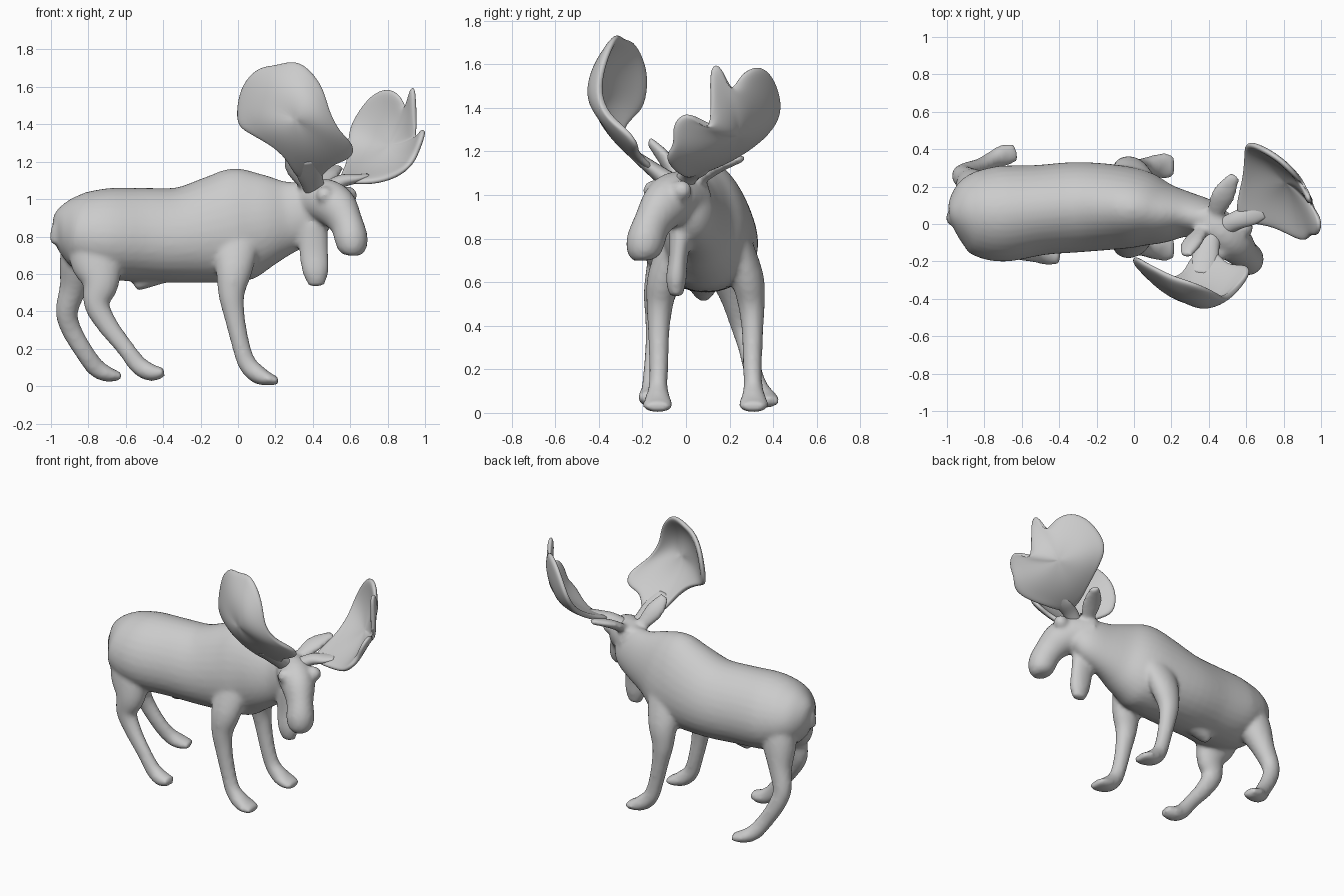
import bpy, bmesh, math
from mathutils import Vector, Matrix


def spline(pts, steps=4):
    """Catmull-Rom through tuples of any length."""
    out = []
    for i in range(len(pts) - 1):
        p = [pts[max(0, min(len(pts) - 1, i + k))] for k in (-1, 0, 1, 2)]
        for s in range(steps):
            t = s / steps
            out.append([0.5 * (2 * b + (c - a) * t + (2 * a - 5 * b + 4 * c - d) * t * t
                               + (3 * b - a - 3 * c + d) * t ** 3) for a, b, c, d in zip(*p)])
    out.append(list(pts[-1]))
    return out


def tube(bm, pts, hint=(0, 1, 0), egg=0.0, n=20):
    """Closed loft; each point is x, y, z, half width along hint, half depth."""
    pts = spline(pts)
    rings = []
    for i, p in enumerate(pts):
        a, b = pts[max(0, i - 1)], pts[min(len(pts) - 1, i + 1)]
        t = (Vector(b[:3]) - Vector(a[:3])).normalized()
        side = Vector(hint)
        side = (side - side.dot(t) * t).normalized()
        up = t.cross(side)
        ring = []
        for k in range(n):
            ang = 2 * math.pi * k / n
            c, s = math.cos(ang), math.sin(ang)
            ring.append(bm.verts.new(Vector(p[:3]) + side * p[3] * c * (1 - egg * s) + up * p[4] * s))
        rings.append(ring)
    for r, q in zip(rings, rings[1:]):
        for k in range(n):
            bm.faces.new((r[k], r[(k + 1) % n], q[(k + 1) % n], q[k]))
    bm.faces.new(rings[0][::-1])
    bm.faces.new(rings[-1])


def finish(bm, name):
    bmesh.ops.recalc_face_normals(bm, faces=bm.faces[:])
    for f in bm.faces:
        f.smooth = True
    me = bpy.data.meshes.new(name)
    bm.to_mesh(me)
    bm.free()
    ob = bpy.data.objects.new(name, me)
    bpy.context.collection.objects.link(ob)
    return ob


# animal skin: overlapping lofts fused by a voxel remesh
bm = bmesh.new()
# trunk and neck
tube(bm, [(-0.985, 0.045, 0.845, 0.05, 0.06), (-0.955, 0.05, 0.845, 0.12, 0.115),
          (-0.9, 0.055, 0.84, 0.19, 0.17), (-0.83, 0.055, 0.83, 0.23, 0.212),
          (-0.7, 0.055, 0.815, 0.255, 0.245),
          (-0.5, 0.075, 0.81, 0.24, 0.25), (-0.3, 0.09, 0.808, 0.24, 0.257),
          (-0.1, 0.09, 0.84, 0.225, 0.29), (0.03, 0.08, 0.87, 0.205, 0.3),
          (0.15, 0.06, 0.89, 0.165, 0.25), (0.28, 0.05, 0.91, 0.12, 0.19),
          (0.4, 0.02, 0.94, 0.1, 0.155), (0.46, -0.02, 0.96, 0.07, 0.1)], egg=0.12, n=32)
# tail
tube(bm, [(-0.92, 0.04, 0.9, 0.03, 0.03), (-0.965, 0.035, 0.84, 0.045, 0.035),
          (-0.98, 0.03, 0.76, 0.03, 0.025)])
# head and muzzle
tube(bm, [(0.36, 0.05, 0.98, 0.09, 0.11), (0.46, -0.04, 0.99, 0.11, 0.12),
          (0.53, -0.1, 0.95, 0.105, 0.115), (0.58, -0.155, 0.87, 0.083, 0.092),
          (0.605, -0.185, 0.79, 0.088, 0.09), (0.61, -0.195, 0.73, 0.075, 0.075),
          (0.61, -0.195, 0.70, 0.045, 0.045)], hint=(0.6, 0.8, 0))
# throat flap
tube(bm, [(0.4, -0.02, 0.86, 0.06, 0.08), (0.405, -0.035, 0.72, 0.045, 0.078),
          (0.415, -0.045, 0.61, 0.047, 0.07), (0.42, -0.045, 0.535, 0.03, 0.04)])
# belly tuft
tube(bm, [(-0.4, 0.08, 0.58, 0.05, 0.03), (-0.5, 0.08, 0.555, 0.05, 0.035),
          (-0.55, 0.08, 0.53, 0.03, 0.025)])
# brow bumps over the eyes
for loc in ((0.465, -0.15, 1.02), (0.59, -0.02, 1.02)):
    bmesh.ops.create_uvsphere(bm, u_segments=16, v_segments=10, radius=0.048,
                              matrix=Matrix.Translation(loc))
# ears
tube(bm, [(0.38, -0.02, 1.05, 0.03, 0.03), (0.31, -0.1, 1.17, 0.03, 0.06),
          (0.28, -0.17, 1.25, 0.018, 0.03)])
tube(bm, [(0.43, 0.04, 1.06, 0.035, 0.03), (0.475, 0.15, 1.13, 0.065, 0.028),
          (0.54, 0.26, 1.17, 0.03, 0.018)], hint=(1, 0, 0))
# front legs, mirrored across the chest
front_leg = [(0.0, 0.13, 0.84, 0.06, 0.13), (-0.02, 0.19, 0.63, 0.075, 0.1),
             (-0.035, 0.21, 0.5, 0.062, 0.072), (-0.02, 0.215, 0.38, 0.05, 0.056),
             (0.015, 0.215, 0.22, 0.044, 0.048), (0.05, 0.218, 0.12, 0.044, 0.05),
             (0.11, 0.22, 0.06, 0.06, 0.05), (0.175, 0.22, 0.035, 0.07, 0.032),
             (0.215, 0.22, 0.03, 0.05, 0.02)]
for s in (-1, 1):
    tube(bm, [(x, 0.09 + s * y, z, a, b) for x, y, z, a, b in front_leg])
# near hind leg
tube(bm, [(-0.77, -0.02, 0.88, 0.12, 0.13), (-0.755, -0.08, 0.68, 0.1, 0.145),
          (-0.735, -0.12, 0.55, 0.075, 0.1), (-0.755, -0.13, 0.44, 0.058, 0.07),
          (-0.7, -0.14, 0.33, 0.046, 0.056), (-0.6, -0.155, 0.2, 0.04, 0.047),
          (-0.53, -0.16, 0.11, 0.045, 0.05), (-0.46, -0.165, 0.072, 0.055, 0.046),
          (-0.395, -0.17, 0.075, 0.045, 0.025)])
# far hind leg
tube(bm, [(-0.79, 0.13, 0.88, 0.12, 0.13), (-0.845, 0.19, 0.67, 0.1, 0.11),
          (-0.88, 0.23, 0.53, 0.072, 0.075), (-0.915, 0.26, 0.4, 0.055, 0.06),
          (-0.89, 0.285, 0.3, 0.046, 0.054), (-0.82, 0.31, 0.18, 0.042, 0.05),
          (-0.76, 0.34, 0.1, 0.046, 0.05), (-0.7, 0.365, 0.065, 0.058, 0.042),
          (-0.63, 0.385, 0.052, 0.048, 0.022)])
body = finish(bm, "body")
m = body.modifiers.new("fuse", 'REMESH')
m.mode = 'VOXEL'
m.voxel_size = 0.014
m.use_smooth_shade = True
m = body.modifiers.new("soften", 'SMOOTH')
m.factor = 0.5
m.iterations = 6


def antler_palm(name, rim, deep):
    """Dished plate: rings shrink and even out from the rim to the deepest point."""
    rim = [Vector(p) for p in rim]
    n = len(rim)
    mid = sum(rim, Vector()) / n
    bulge = Vector(deep) - mid
    bm = bmesh.new()
    rings = []
    for f in (1, 0.88, 0.7, 0.48, 0.24):
        rings.append([bm.verts.new(mid + (p - mid) * f + bulge * (1 - f ** 2.4)) for p in rim])
        rim = [(rim[k - 1] + 2 * rim[k] + rim[(k + 1) % n]) / 4 for k in range(n)]
    tip = bm.verts.new(deep)
    for r, q in zip(rings, rings[1:]):
        for k in range(n):
            bm.faces.new((r[k], r[(k + 1) % n], q[(k + 1) % n], q[k]))
    for k in range(n):
        bm.faces.new((rings[-1][k], rings[-1][(k + 1) % n], tip))
    ob = finish(bm, name)
    m = ob.modifiers.new("thickness", 'SOLIDIFY')
    m.thickness = 0.034
    m.offset = 0
    m = ob.modifiers.new("round", 'SUBSURF')
    m.levels = m.render_levels = 2


antler_palm("near_antler_palm", [
    (0.31, -0.15, 1.1), (0.28, -0.24, 1.19), (0.21, -0.31, 1.28), (0.04, -0.24, 1.36),
    (-0.01, -0.19, 1.4), (0.0, -0.17, 1.54), (0.04, -0.2, 1.64), (0.12, -0.24, 1.71),
    (0.2, -0.28, 1.71), (0.3, -0.31, 1.745), (0.38, -0.34, 1.7), (0.46, -0.38, 1.59),
    (0.48, -0.4, 1.47), (0.54, -0.36, 1.36), (0.63, -0.26, 1.29), (0.61, -0.21, 1.21),
    (0.49, -0.23, 1.19), (0.45, -0.13, 1.1)], (0.31, -0.415, 1.43))
antler_palm("far_antler_palm", [
    (0.56, 0.0, 1.09), (0.72, 0.0, 1.08), (0.85, -0.07, 1.12), (0.92, -0.1, 1.18),
    (0.95, -0.05, 1.23), (0.98, -0.07, 1.31), (1.0, -0.02, 1.38), (0.99, 0.05, 1.36),
    (0.95, 0.1, 1.28), (0.95, 0.12, 1.4), (0.94, 0.1, 1.61), (0.93, 0.17, 1.6),
    (0.91, 0.2, 1.45), (0.87, 0.25, 1.56), (0.8, 0.33, 1.6), (0.71, 0.39, 1.56),
    (0.63, 0.43, 1.45), (0.59, 0.43, 1.36), (0.59, 0.36, 1.27), (0.58, 0.23, 1.18),
    (0.54, 0.1, 1.12)], (0.82, 0.23, 1.28))

# antler stems
for name, hint, path in (
        ("near_antler_stem", (1, 0, 0),
         [(0.42, -0.03, 1.03, 0.06, 0.05), (0.4, -0.1, 1.08, 0.06, 0.04),
          (0.38, -0.18, 1.14, 0.07, 0.03), (0.36, -0.27, 1.21, 0.06, 0.018)]),
        ("far_antler_stem", (-0.4, 0.9, 0),
         [(0.47, -0.02, 1.05, 0.05, 0.04), (0.55, 0.02, 1.095, 0.05, 0.035),
          (0.63, 0.05, 1.11, 0.055, 0.025), (0.69, 0.07, 1.125, 0.04, 0.012)])):
    bm = bmesh.new()
    tube(bm, path, hint)
    finish(bm, name)
